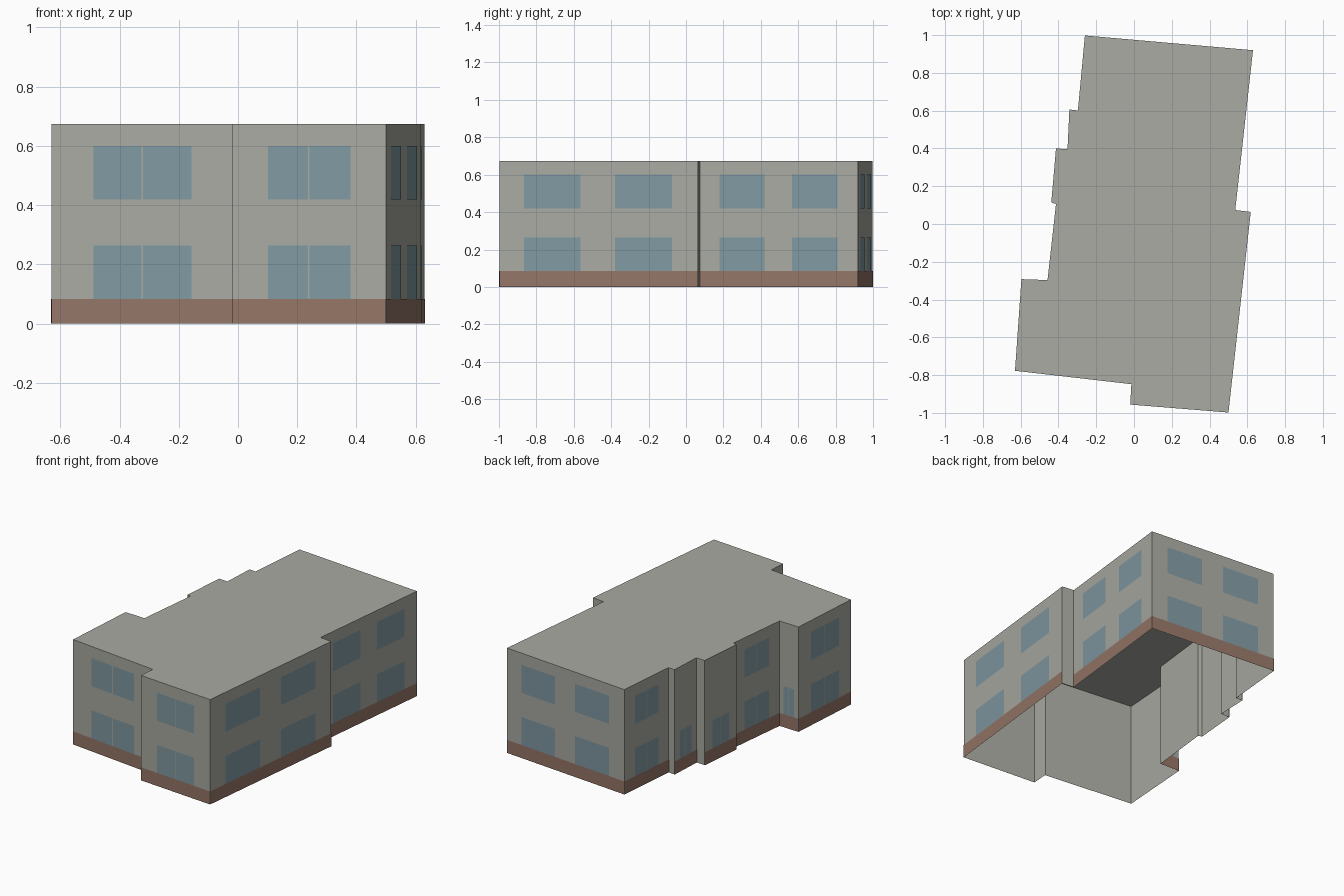
import bpy
from mathutils import Vector

cube = bpy.data.objects.get("Cube")
if cube:
    bpy.data.objects.remove(cube, do_unlink=True)

HEIGHT, PLINTH, LIFT = 0.674, 0.084, 0.002
FLOORS = [(PLINTH, 0.264), (0.42, 0.60)]

# Footprint, counter-clockwise from the front right corner
FOOTPRINT = [Vector((x, y, 0)) for x, y in (
    (0.5, -0.998), (0.618, 0.064), (0.536, 0.074), (0.63, 0.92),
    (-0.26, 0.998), (-0.297, 0.601), (-0.342, 0.606), (-0.352, 0.396),
    (-0.413, 0.4), (-0.438, 0.114), (-0.413, 0.106), (-0.458, -0.297),
    (-0.596, -0.292), (-0.63, -0.777), (-0.014, -0.848), (-0.02, -0.956))]


def material(name, rgb):
    mat = bpy.data.materials.new(name)
    mat.use_nodes = True
    mat.diffuse_color = (*rgb, 1)
    mat.node_tree.nodes["Principled BSDF"].inputs["Base Color"].default_value = (*rgb, 1)
    return mat


def make_object(name, faces, mat):
    """Build one flat-shaded object from a list of polygons."""
    verts, index = [], []
    for face in faces:
        index.append(range(len(verts), len(verts) + len(face)))
        verts.extend(face)
    mesh = bpy.data.meshes.new(name)
    mesh.from_pydata(verts, [], [list(i) for i in index])
    mesh.materials.append(mat)
    obj = bpy.data.objects.new(name, mesh)
    bpy.context.collection.objects.link(obj)
    return obj


def panel(a, b, start, end, low, high, lift=0):
    """Upright rectangle on wall a-b, between two fractions of its length."""
    run = b - a
    out = Vector((run.y, -run.x, 0)).normalized() * lift
    p, q = a + run * start + out, a + run * end + out
    up = Vector((0, 0, 1))
    return [p + up * low, q + up * low, q + up * high, p + up * high]


walls, plinths, windows = [], [], []
for a, b in zip(FOOTPRINT, FOOTPRINT[1:] + FOOTPRINT[:1]):
    length = (b - a).length
    walls.append(panel(a, b, 0, 1, 0, HEIGHT))
    # Narrow returns stay plain
    if length < 0.13:
        continue
    plinths.append(panel(a, b, 0, 1, 0, PLINTH, LIFT))
    # Long walls have spaced windows, short walls a close pair
    spans = [(0.125, 0.41), (0.583, 0.87)] if length > 0.8 else [(0.232, 0.493), (0.503, 0.768)]
    # The smallest walls have ground floor windows only
    for low, high in FLOORS if length > 0.3 else FLOORS[:1]:
        for start, end in spans:
            windows.append(panel(a, b, start, end, low, high, LIFT))

render = material("grey_render", (0.40, 0.405, 0.36))
brick = material("brown_brick", (0.30, 0.18, 0.135))
glass = material("blue_grey_glass", (0.215, 0.32, 0.36))

make_object("outer_walls", walls, render)
make_object("flat_roof", [[p + Vector((0, 0, HEIGHT)) for p in FOOTPRINT]], render)
make_object("brick_plinth", plinths, brick)
make_object("windows", windows, glass)
